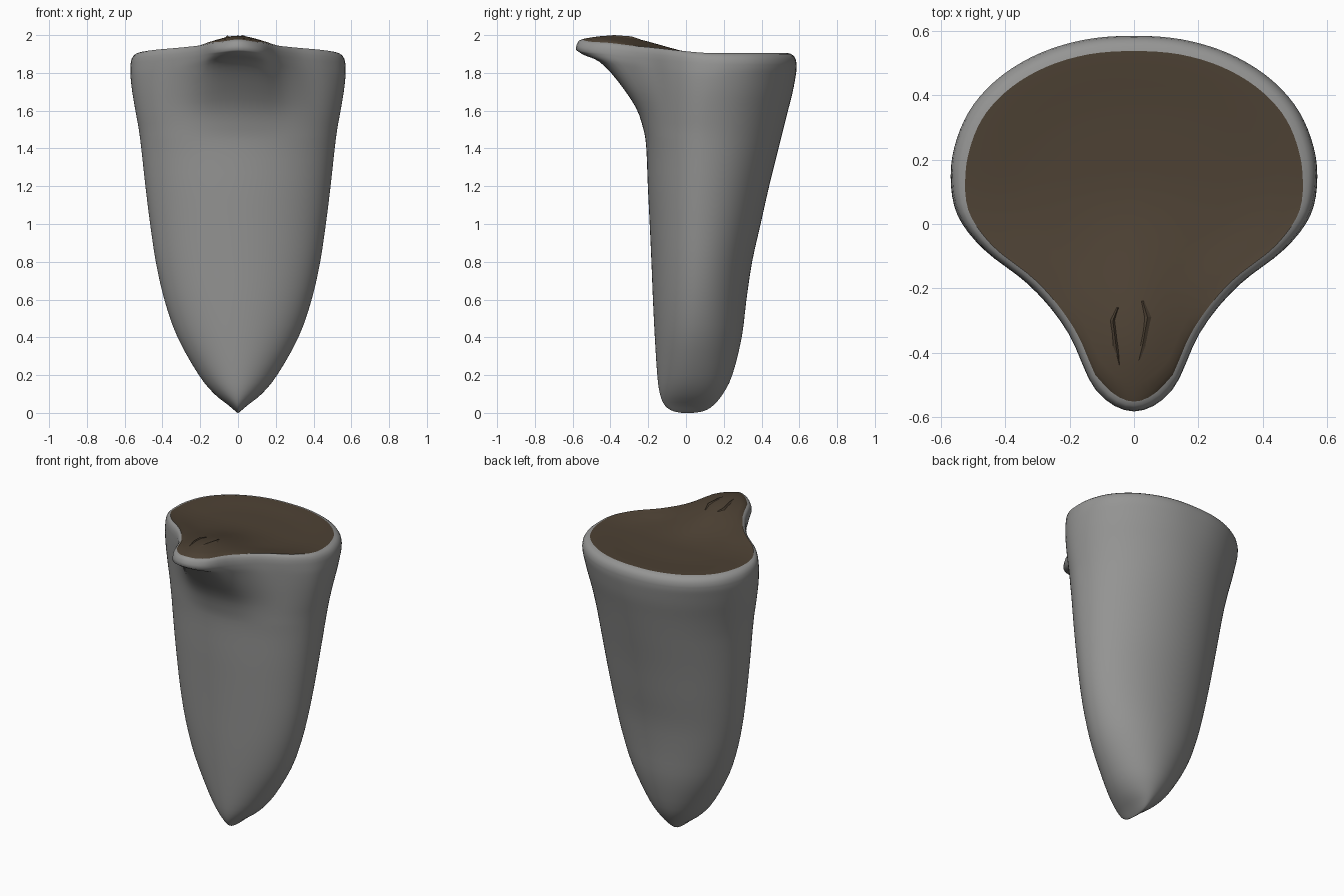
import bpy, bmesh, math
from mathutils import Vector

if "Cube" in bpy.data.objects:
    bpy.data.objects.remove(bpy.data.objects["Cube"])


def material(name, rgb):
    m = bpy.data.materials.new(name)
    m.diffuse_color = (*rgb, 1)
    m.use_nodes = True
    m.node_tree.nodes["Principled BSDF"].inputs["Base Color"].default_value = m.diffuse_color
    return m


grey = material("grey shell", (0.3, 0.3, 0.295))
brown = material("dark brown top", (0.074, 0.053, 0.034))


def smooth(t):
    t = max(0.0, min(1.0, t))
    return t * t * (3 - 2 * t)


def spline(pts, subs, before=None, after=None):
    """Catmull-Rom through tuples of any length."""
    p = [before or pts[0]] + list(pts) + [after or pts[-1]]
    out = []
    for i in range(1, len(p) - 2):
        for s in range(subs):
            t = s / subs
            out.append(tuple(
                0.5 * (2 * b + (c - a) * t + (2 * a - 5 * b + 4 * c - d) * t * t
                       + (3 * b - a - 3 * c + d) * t ** 3)
                for a, b, c, d in zip(p[i - 1], p[i], p[i + 1], p[i + 2])))
    return out + [tuple(pts[-1])]


# Half outline of the rim, from back centre to spout tip
rim = [(0, .585), (.15, .574), (.29, .533), (.41, .464), (.5, .373), (.551, .27),
       (.57, .16), (.548, .03), (.46, -.085), (.315, -.2), (.205, -.34), (.118, -.52), (0, -.585)]
half = spline(rim, 4, (-.15, .574), (-.118, -.52))
N = len(half) - 1

# Body levels: height, half width, front y, back y
levels = [(0, .003, -.02, .035), (.01, .015, -.07, .095), (.04, .05, -.112, .145), (.1, .125, -.138, .195),
          (.2, .207, -.152, .245), (.4, .32, -.165, .295), (.6, .39, -.175, .32), (.8, .435, -.183, .35),
          (1.0, .465, -.192, .395), (1.2, .49, -.202, .44), (1.4, .512, -.21, .49), (1.5, .525, -.225, .515),
          (1.6, .543, -.265, .54), (1.7, .56, -.36, .565), (1.78, .569, -.46, .58), (1.82, .57, -.54, .585),
          (1.85, .568, -.583, .585)]


def lift(x, y):
    """Rise of the rim toward the spout, highest along the middle."""
    rise = .092 * smooth((.15 - y) / .54) - .02 * smooth((-.42 - y) / .17)
    return rise * (1 - .55 * smooth(abs(x) / .25))


def mirror_ring(pts):
    return pts + [Vector((-p.x, p.y, p.z)) for p in reversed(pts[1:-1])]


def body_ring(z, w, f, b):
    f0 = max(f, -.215)
    t = (f0 - f) / .37
    yc = .03 + .07 * min(z, 1.5) / 1.5
    fade = smooth((z - 1.5) / .35)
    pts = []
    for i, (ox, oy) in enumerate(half):
        a = math.pi * i / N
        c = math.cos(a)
        ex = w * math.sin(a)
        ey = yc + c * ((b - yc) if c > 0 else (yc - f0))
        ry = oy + (b - .585) * max(0, oy) / .585
        x = ex + (ox * w / .57 - ex) * t
        y = ey + (ry - ey) * t
        pts.append(Vector((x, y, z + lift(x, y) * fade)))
    pts[0].x = pts[-1].x = 0
    return mirror_ring(pts)


def inset_ring(dist, z):
    src = body_ring(*levels[-1])
    n = len(src)
    out = []
    for i, p in enumerate(src):
        d = src[(i + 1) % n] - src[i - 1]
        nrm = Vector((-d.y, d.x, 0)).normalized()   # outward for clockwise order
        k = .5 + .5 * smooth((p.y + .15) / .4)
        if p.y < -.5:
            k = .65
        q = p - nrm * dist * k
        out.append(Vector((q.x, q.y, z + lift(p.x, p.y))))
    return out


def loft(name, rings, mat, close_first=False, close_last=False):
    bm = bmesh.new()
    vr = [[bm.verts.new(p) for p in r] for r in rings]
    n = len(vr[0])
    for a, b in zip(vr, vr[1:]):
        for i in range(n):
            j = (i + 1) % n
            bm.faces.new((a[i], a[j], b[j], b[i]))
    if close_first:
        bm.faces.new(vr[0])
    if close_last:
        bm.faces.new(vr[-1])
    bmesh.ops.recalc_face_normals(bm, faces=bm.faces[:])
    me = bpy.data.meshes.new(name)
    bm.to_mesh(me)
    bm.free()
    me.materials.append(mat)
    me.polygons.foreach_set("use_smooth", [True] * len(me.polygons))
    ob = bpy.data.objects.new(name, me)
    bpy.context.collection.objects.link(ob)
    if sum(p.normal.z for p in me.polygons) < 0 and name == "top_surface":
        me.flip_normals()
    return ob


# Shell with rounded rim
rings = [body_ring(*l) for l in spline(levels, 3)]
edge = [(.004, 1.872), (.014, 1.889), (.028, 1.9), (.047, 1.905)]
rings += [inset_ring(d, z) for d, z in edge]
loft("shell", rings, grey, close_first=True)

# Brown top surface, slightly dished, following the rise of the spout
outer = inset_ring(*edge[-1])
top = []
for k in (1, .97, .9, .8, .7, .6, .5, .4, .3, .2, .1, .02):
    ring = []
    for p in outer:
        x, y = p.x * k, .02 + (p.y - .02) * k
        z = 1.905 + lift(x, y) - .01 * smooth((1 - k) / .4) * smooth((y + .4) / .4)
        ring.append(Vector((x, y, p.z if k == 1 else z)))
    top.append(ring)
loft("top_surface", top, brown, close_last=True)


# Two small raised creases on the spout
def crease(name, path):
    secs = []
    for i, (x, y, width) in enumerate(path):
        z = 1.901 + lift(x, y)
        h = .003 if i in (0, len(path) - 1) else .012
        secs.append([Vector((x - width, y, z)), Vector((x, y, min(2, z + h))),
                     Vector((x + width, y, z))])
    ob = loft(name, secs, brown, True, True)
    for p in ob.data.polygons:
        p.use_smooth = False


crease("left_crease", [(-.05, -.26, .004), (-.066, -.3, .008), (-.056, -.38, .01), (-.045, -.44, .005)])
crease("right_crease", [(.027, -.24, .005), (.042, -.29, .012), (.026, -.38, .013), (.008, -.45, .01)])
